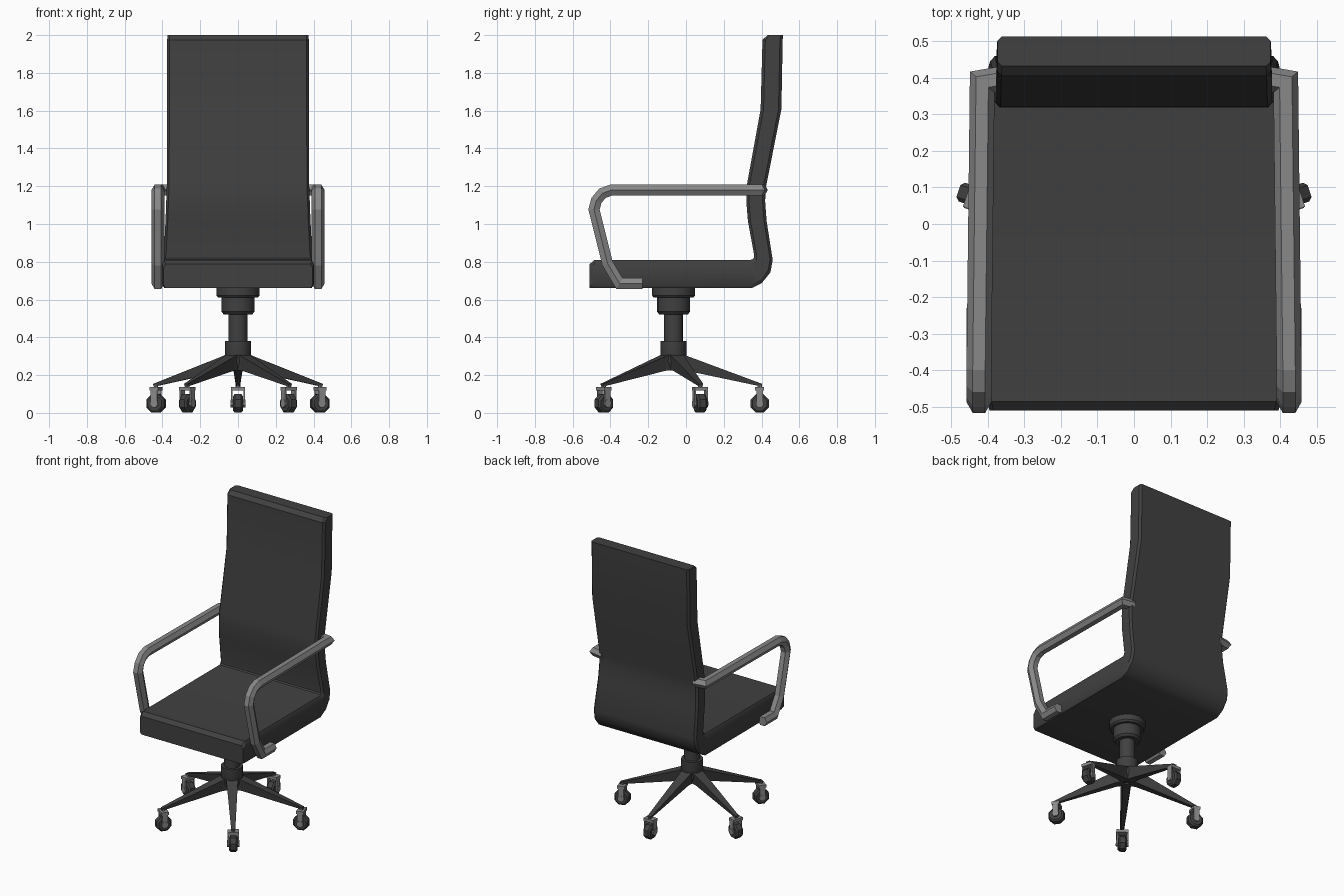
import bpy, math
from mathutils import Vector, Matrix

if "Cube" in bpy.data.objects:
    bpy.data.objects.remove(bpy.data.objects["Cube"])


def material(name, v):
    m = bpy.data.materials.new(name)
    m.diffuse_color = (v, v, v, 1)
    m.use_nodes = True
    m.node_tree.nodes["Principled BSDF"].inputs["Base Color"].default_value = m.diffuse_color
    return m


DARK = material("charcoal upholstery and plastic", 0.052)
GREY = material("grey metal", 0.25)
CENTRE_Y = -0.066          # pedestal axis
REACH = 0.456              # pedestal axis to castor


def loft(name, rings, mat, smooth=None, matrix=None):
    """Closed solid through equal-sized rings of points."""
    n = len(rings[0])
    verts = [Vector(p) for r in rings for p in r]
    faces = [list(range(n))[::-1], [(len(rings) - 1) * n + i for i in range(n)]]
    for k in range(len(rings) - 1):
        for i in range(n):
            j = (i + 1) % n
            faces.append([k * n + i, k * n + j, (k + 1) * n + j, (k + 1) * n + i])
    me = bpy.data.meshes.new(name)
    if matrix:
        verts = [matrix @ v for v in verts]
    me.from_pydata(verts, [], faces)
    # make the normals point outward
    import bmesh
    bm = bmesh.new()
    bm.from_mesh(me)
    bmesh.ops.recalc_face_normals(bm, faces=bm.faces)
    bm.to_mesh(me)
    bm.free()
    me.materials.append(mat)
    if smooth:
        me.shade_smooth()
        me.set_sharp_from_angle(angle=math.radians(smooth))
    ob = bpy.data.objects.new(name, me)
    bpy.context.collection.objects.link(ob)
    return ob


def lathe(name, profile, sides, mat, smooth=None, matrix=None, phase=0.0):
    rings = [[(r * math.cos(2 * math.pi * (i + phase) / sides),
               r * math.sin(2 * math.pi * (i + phase) / sides), z)
              for i in range(sides)] for r, z in profile]
    return loft(name, rings, mat, smooth, matrix)


def box(name, x, y, z, mat, matrix):
    rings = [[(x[0], y[0], h), (x[1], y[0], h), (x[1], y[1], h), (x[0], y[1], h)] for h in z]
    return loft(name, rings, mat, None, matrix)


# Seat and back: one padded slab; inner (y, z), outer (y, z), half width
stations = [
    ((-0.51, 0.787), (-0.51, 0.66), 0.395),
    ((-0.485, 0.81), (-0.485, 0.66), 0.402),
    ((0.34, 0.81), (0.347, 0.66), 0.402),
    ((0.352, 0.812), (0.40, 0.686), 0.400),
    ((0.36, 0.82), (0.447, 0.744), 0.397),
    ((0.361, 0.835), (0.459, 0.81), 0.393),
    ((0.328, 1.014), (0.427, 1.014), 0.384),
    ((0.319, 1.12), (0.419, 1.12), 0.380),
    ((0.321, 1.20), (0.422, 1.19), 0.377),
    ((0.395, 1.607), (0.505, 1.607), 0.375),
    ((0.405, 1.975), (0.512, 1.975), 0.375),
    ((0.432, 2.0), (0.513, 2.0), 0.373),
]
rings = []
for a, b, w in stations:
    a, b = Vector((0, *a)), Vector((0, *b))
    section = [(-w + 0.012, 0), (w - 0.012, 0), (w, 0.14), (w, 0.86),
               (w - 0.012, 1), (-w + 0.012, 1), (-w, 0.86), (-w, 0.14)]
    rings.append([a.lerp(b, t) + Vector((x, 0, 0)) for x, t in section])
loft("seat_and_back", rings, DARK, 30)

# Armrests: hexagonal bar swept with mitred corners, from the back forwards
path = [(0.345, 0.40, 1.18), (0.415, 0.388, 1.18), (0.424, -0.395, 1.18),
        (0.424, -0.442, 1.163), (0.424, -0.474, 1.125), (0.424, -0.487, 1.077),
        (0.424, -0.416, 0.792), (0.424, -0.352, 0.684), (0.424, -0.23, 0.684)]


def sweep(points, r_side, r_up):
    dirs = [(q - p).normalized() for p, q in zip(points, points[1:])]
    up, out = Vector((0, 0, 1)), []
    for i, p in enumerate(points):
        d = dirs[max(i - 1, 0)]
        t = (d + dirs[min(i, len(dirs) - 1)]).normalized()
        up = (up - d * up.dot(d)).normalized()
        side = d.cross(up)
        ring = []
        for k in range(6):
            a = k * math.pi / 3
            o = side * r_side * math.cos(a) + up * r_up * math.sin(a) / math.sin(math.pi / 3)
            ring.append(p + o - d * (o.dot(t) / d.dot(t)))
        out.append(ring)
    return out


for label, s in (("right", 1), ("left", -1)):
    pts = [Vector((x * s, y, z)) for x, y, z in path]
    loft("armrest_" + label, sweep(pts, 0.034, 0.029), GREY)

# Pedestal: swivel plate, gas column and hub
base = Matrix.Translation((0, CENTRE_Y, 0))
lathe("swivel_plate", [(0.09, 0.522), (0.09, 0.61), (0.105, 0.61), (0.114, 0.622), (0.114, 0.67)][1:],
      16, DARK, 30, base)
lathe("swivel_collar", [(0.076, 0.522), (0.088, 0.536), (0.088, 0.62)], 16, DARK, 30, base)
lathe("gas_column", [(0.05, 0.36), (0.05, 0.54)], 16, DARK, 30, base)
lathe("base_hub", [(0.05, 0.235), (0.069, 0.275), (0.069, 0.38)], 16, DARK, 30, base)

# Five legs with castors
for n in range(5):
    m = base @ Matrix.Rotation(math.radians(90 + 72 * n), 4, 'Z')

    # tapered leg, narrower underneath
    def leg_ring(x, top, bottom, wt, wb):
        return [(x, -wb, bottom), (x, wb, bottom), (x, wt, top), (x, -wt, top)]
    loft(f"leg_{n}", [leg_ring(0.02, 0.325, 0.225, 0.044, 0.03),
                      leg_ring(0.07, 0.302, 0.223, 0.036, 0.024),
                      leg_ring(REACH + 0.012, 0.154, 0.139, 0.013, 0.009)], DARK, None, m)

    c = m @ Matrix.Translation((REACH, 0, 0))
    lathe(f"castor_stem_{n}", [(0.012, 0.125), (0.012, 0.15)], 8, GREY, None, c)
    box(f"castor_fork_top_{n}", (-0.024, 0.024), (-0.037, 0.037), (0.118, 0.138), GREY, c)
    for s in (-1, 1):
        y = sorted((s * 0.028, s * 0.037))
        box(f"castor_fork_side_{n}_{s}", (-0.018, 0.018), y, (0.045, 0.125), GREY, c)
    axle = c @ Matrix.Translation((0, 0, 0.05)) @ Matrix.Rotation(math.pi / 2, 4, 'X')
    lathe(f"castor_wheel_{n}", [(0.042, -0.027), (0.053, -0.017), (0.053, 0.017), (0.042, 0.027)],
          8, DARK, None, axle, 0.5)
    lathe(f"castor_axle_cap_{n}", [(0.022, -0.039), (0.022, 0.039)], 8, GREY, None, axle, 0.5)
